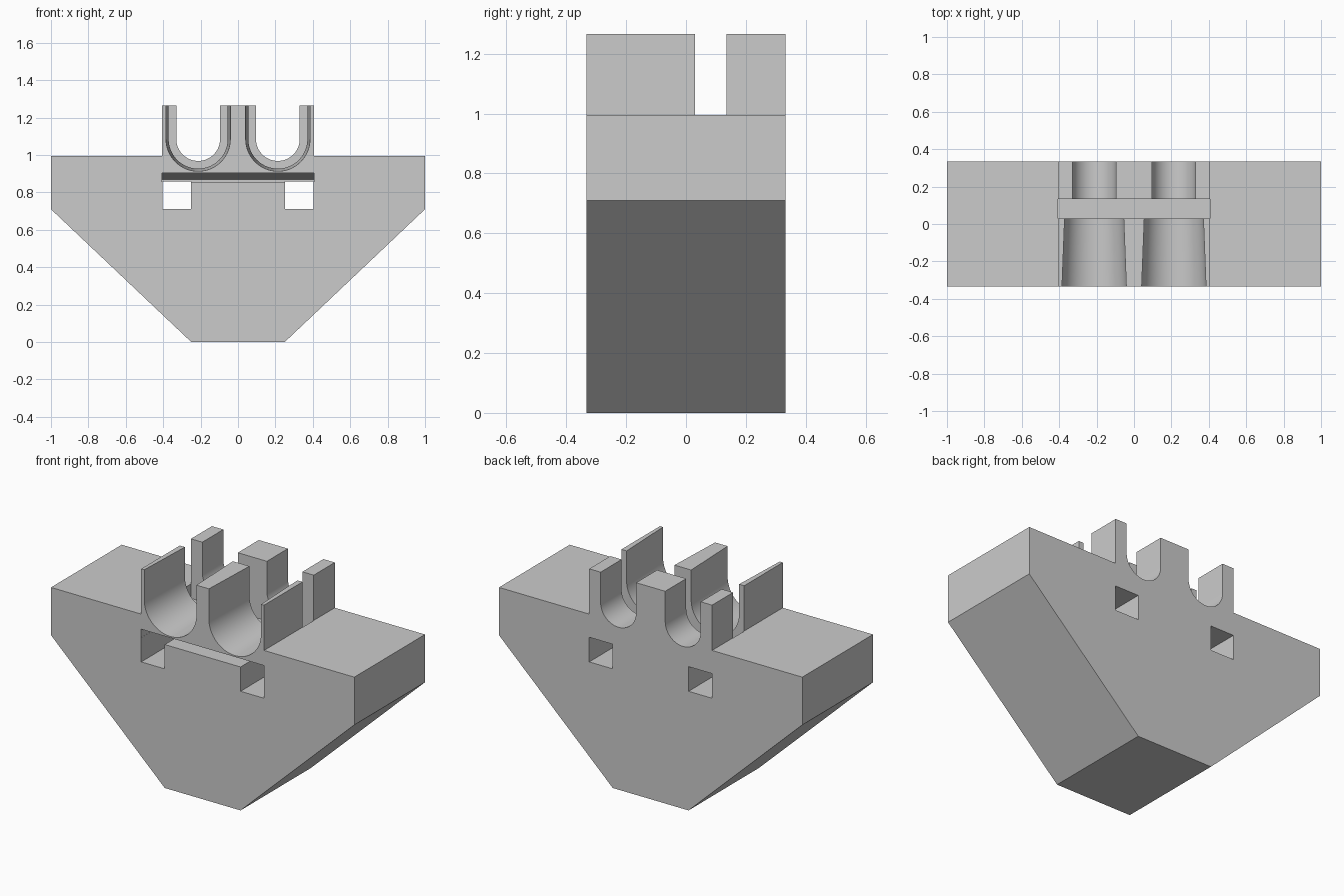
import bpy
import math

if "Cube" in bpy.data.objects:
    bpy.data.objects.remove(bpy.data.objects["Cube"], do_unlink=True)

BACK = 0.333        # half of the depth
TOP = 1.265         # top of the cradle walls
WING = 0.995        # top of the side wings
CRADLE = 0.405      # half width of the cradle
AXIS_X, AXIS_Z = 0.213, 1.085

grey = bpy.data.materials.new("plain grey")
grey.use_nodes = True
colour = (0.6, 0.6, 0.6, 1)
grey.diffuse_color = colour
grey.node_tree.nodes["Principled BSDF"].inputs["Base Color"].default_value = colour


def loft(name, start, end):
    """Solid between two matching loops of points."""
    n = len(start)
    faces = [list(range(n)), list(range(2 * n - 1, n - 1, -1))]
    faces += [[(i + 1) % n, i, n + i, n + (i + 1) % n] for i in range(n)]
    mesh = bpy.data.meshes.new(name)
    mesh.from_pydata(start + end, [], faces)
    mesh.materials.append(grey)
    obj = bpy.data.objects.new(name, mesh)
    bpy.context.collection.objects.link(obj)
    return obj


def prism(name, outline, y0, y1):
    return loft(name, [(x, y0, z) for x, z in outline], [(x, y1, z) for x, z in outline])


def box(name, x0, x1, y0, y1, z0, z1):
    return prism(name, [(x0, z0), (x1, z0), (x1, z1), (x0, z1)], y0, y1)


def u_loop(cx, radius, y, steps=32):
    """Round-bottomed, open-topped channel section."""
    arc = [math.pi + math.pi * i / steps for i in range(steps + 1)]
    loop = [(cx + radius * math.cos(a), y, AXIS_Z + radius * math.sin(a)) for a in arc]
    return [(cx - radius, y, TOP + 0.1)] + loop + [(cx + radius, y, TOP + 0.1)]


# Tapered body with the cradle block rising from its middle
half = [(0.25, 0), (1, 0.71), (1, WING), (CRADLE, WING), (CRADLE, TOP)]
outline = half + [(-x, z) for x, z in reversed(half)]
body = prism("cradle_body", outline, -BACK, BACK)

# Cross slot between the front and back cradles
cutters = [box("cross_slot", -CRADLE - 0.001, CRADLE + 0.001, 0.03, 0.135, 0.91, TOP + 0.2)]

for side in (-1, 1):
    cx = side * AXIS_X
    # Front channel narrows inward, back channel is straight
    cutters.append(loft("front_channel", u_loop(cx, 0.173, -0.36), u_loop(cx, 0.156, 0.08)))
    cutters.append(loft("back_channel", u_loop(cx, 0.117, 0.08), u_loop(cx, 0.117, 0.36)))
    # Square strap hole through the body
    x0, x1 = sorted((side * 0.25, side * CRADLE))
    cutters.append(box("strap_hole", x0, x1, -0.4, 0.4, 0.71, 0.857))

# Shallow front groove with a sloping ceiling, joining the strap holes
section = [(-0.36, 0.855), (0.135, 0.855), (0.135, 0.87), (-0.36, 0.907)]
w = CRADLE + 0.0005
cutters.append(loft("strap_groove", [(-w, y, z) for y, z in section],
                    [(w, y, z) for y, z in section]))

# Make all solids face outward, then cut
for obj in [body] + cutters:
    bpy.context.view_layer.objects.active = obj
    bpy.ops.object.mode_set(mode="EDIT")
    bpy.ops.mesh.select_all(action="SELECT")
    bpy.ops.mesh.normals_make_consistent(inside=False)
    bpy.ops.object.mode_set(mode="OBJECT")

bpy.ops.object.select_all(action="DESELECT")
body.select_set(True)
bpy.context.view_layer.objects.active = body
for cutter in cutters:
    mod = body.modifiers.new(cutter.name, "BOOLEAN")
    mod.operation = "DIFFERENCE"
    mod.solver = "EXACT"
    mod.object = cutter
    bpy.ops.object.modifier_apply(modifier=mod.name)
    bpy.data.objects.remove(cutter, do_unlink=True)

body.select_set(True)
bpy.ops.object.shade_smooth_by_angle(angle=math.radians(25))
